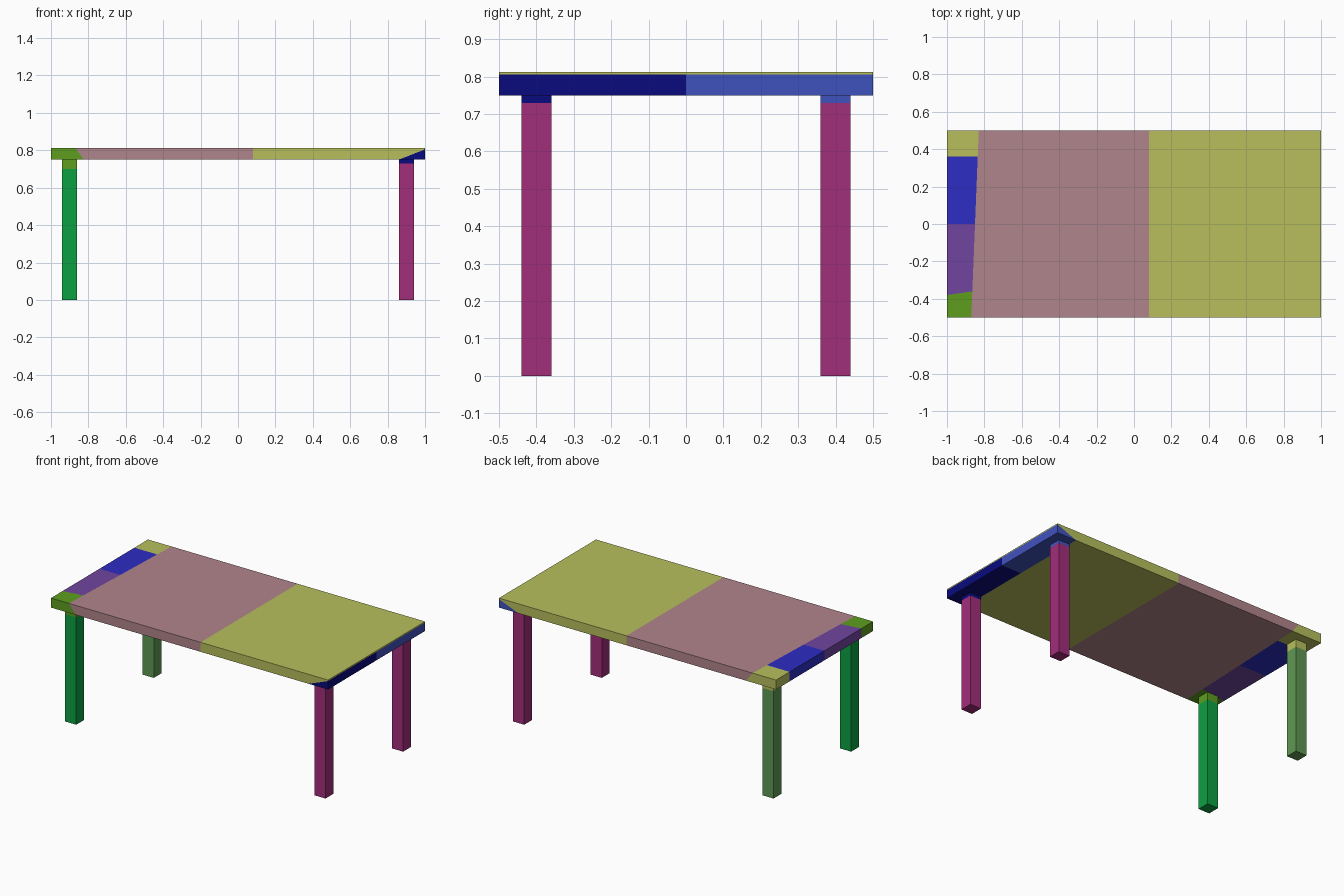
import bpy
import bmesh
from mathutils import Matrix, Vector

cube = bpy.data.objects.get("Cube")
if cube:
    bpy.data.objects.remove(cube, do_unlink=True)

UNDERSIDE, TOP = 0.75, 0.812


def linear(c):
    c /= 255
    return c / 12.92 if c < 0.04045 else ((c + 0.055) / 1.055) ** 2.4


def material(name, rgb):
    mat = bpy.data.materials.new(name)
    mat.use_nodes = True
    colour = (*[linear(c) for c in rgb], 1)
    mat.diffuse_color = colour
    mat.node_tree.nodes["Principled BSDF"].inputs["Base Color"].default_value = colour
    return mat


olive = material("olive yellow", (183, 191, 92))
mauve = material("dusty mauve", (176, 133, 139))
blue = material("royal blue", (45, 45, 195))
purple = material("purple", (113, 69, 160))
grass = material("grass green", (94, 158, 31))
navy = material("navy", (10, 10, 125))
cornflower = material("cornflower blue", (64, 82, 190))
magenta = material("magenta", (162, 45, 123))
emerald = material("emerald", (12, 160, 66))
sage = material("sage green", (95, 152, 83))


def box(low, high):
    bm = bmesh.new()
    low, high = Vector(low), Vector(high)
    bmesh.ops.create_cube(bm, size=1, matrix=Matrix.Translation((low + high) / 2)
                          @ Matrix.Diagonal((*(high - low), 1)))
    return bm


def cut(bm, point, normal, where=lambda c: True):
    """Slice the faces whose centre passes the test along a plane."""
    faces = [f for f in bm.faces if where(f.calc_center_median())]
    geom = set(faces)
    for f in faces:
        geom.update(f.edges, f.verts)
    bmesh.ops.bisect_plane(bm, geom=list(geom), dist=1e-5,
                           plane_co=point, plane_no=normal)


def finish(bm, name, mats, rule):
    for f in bm.faces:
        f.material_index = mats.index(rule(f.calc_center_median()))
    mesh = bpy.data.meshes.new(name)
    bm.to_mesh(mesh)
    bm.free()
    for mat in mats:
        mesh.materials.append(mat)
    obj = bpy.data.objects.new(name, mesh)
    bpy.context.collection.objects.link(obj)
    return obj


# Tabletop: slab divided into colour zones by slanted planes
left_plane = (Vector((-0.85, 0, TOP)), Vector((1, -0.04, 0.75)))
right_plane = (Vector((0.86, 0, UNDERSIDE)), Vector((0.055, 0, -0.14)))
corner_plane = (Vector((-1, -0.38, 0)), Vector((-0.025, 0.17, 0)))
back_plane = (Vector((0, 0.36, 0)), Vector((0, 1, 0)))
middle_plane = (Vector((0, 0, 0)), Vector((0, 1, 0)))


def side(c, plane):
    return (c - plane[0]).dot(plane[1])


def left_end(c):
    return side(c, left_plane) < 0


def right_end(c):
    return side(c, right_plane) > 0


def top_colour(c):
    if right_end(c):
        return navy if c.y < 0 else cornflower
    if left_end(c):
        if side(c, back_plane) > 0:
            return olive
        if side(c, corner_plane) < 0:
            return grass
        return blue if c.y > 0 else purple
    return mauve if c.x < 0.08 else olive


slab = box((-1, -0.5, UNDERSIDE), (1, 0.5, TOP))
cut(slab, (0.08, 0, 0), (1, 0, 0))
cut(slab, *left_plane)
cut(slab, *right_plane)
cut(slab, *middle_plane, lambda c: left_end(c) or right_end(c))
cut(slab, *corner_plane, left_end)
cut(slab, *back_plane, left_end)
finish(slab, "tabletop",
       [olive, mauve, blue, purple, grass, navy, cornflower], top_colour)

# Legs: square posts with a contrasting band below the tabletop
for name, sx, sy, post, band, height in (
        ("front_right_leg", -1, -1, emerald, grass, 0.70),
        ("back_right_leg", -1, 1, sage, olive, 0.70),
        ("front_left_leg", 1, -1, magenta, navy, 0.73),
        ("back_left_leg", 1, 1, magenta, cornflower, 0.73)):
    x, y, half = sx * 0.9, sy * 0.4, 0.04
    leg = box((x - half, y - half, 0), (x + half, y + half, UNDERSIDE))
    cut(leg, (0, 0, height), (0, 0, 1))
    finish(leg, name, [post, band],
           lambda c: band if c.z > height else post)
